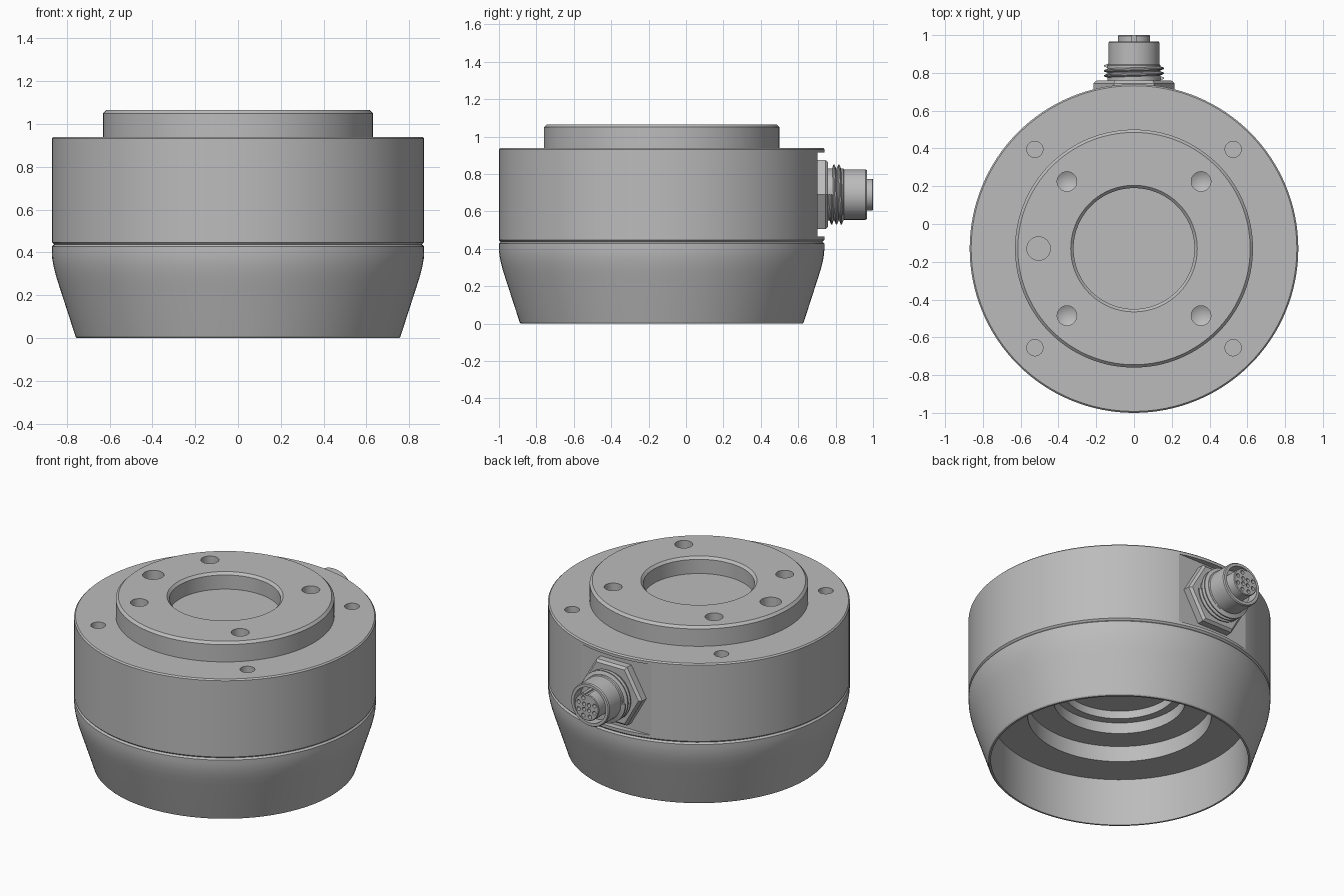
import bpy, bmesh
from math import pi, sin, cos, radians
from mathutils import Matrix, Vector

cube = bpy.data.objects.get("Cube")
if cube:
    bpy.data.objects.remove(cube, do_unlink=True)

grey = bpy.data.materials.new("machined_grey")
grey.use_nodes = True
colour = (0.5, 0.5, 0.5, 1)
grey.diffuse_color = colour
grey.node_tree.nodes["Principled BSDF"].inputs["Base Color"].default_value = colour

CY = -0.13                                  # body axis
PLUG = (0, 0, 0.69)                         # connector axis
BODY = Matrix.Translation((0, CY, 0))
TO_BACK = Matrix.Translation(PLUG) @ Matrix.Rotation(-pi / 2, 4, "X")


def finish(name, bm, matrix):
    bmesh.ops.recalc_face_normals(bm, faces=bm.faces)
    mesh = bpy.data.meshes.new(name)
    bm.to_mesh(mesh)
    bm.free()
    mesh.transform(matrix)
    mesh.materials.append(grey)
    ob = bpy.data.objects.new(name, mesh)
    bpy.context.collection.objects.link(ob)
    return ob


def lathe(name, profile, matrix, steps=128, closed=False):
    """Revolve (radius, height) points about the z axis."""
    bm = bmesh.new()
    vs = [bm.verts.new((r, 0, z)) for r, z in profile]
    pairs = list(zip(vs, vs[1:])) + ([(vs[-1], vs[0])] if closed else [])
    es = [bm.edges.new(p) for p in pairs]
    bmesh.ops.spin(bm, geom=vs + es, cent=(0, 0, 0), axis=(0, 0, 1),
                   angle=2 * pi, steps=steps, use_duplicate=False)
    bmesh.ops.remove_doubles(bm, verts=bm.verts, dist=1e-5)
    return finish(name, bm, matrix)


def box(name, size, centre):
    bm = bmesh.new()
    bmesh.ops.create_cube(bm, size=1)
    return finish(name, bm, Matrix.Translation(centre) @ Matrix.Diagonal((*size, 1)))


def select(ob):
    bpy.ops.object.select_all(action="DESELECT")
    ob.select_set(True)
    bpy.context.view_layer.objects.active = ob


def cut(target, cutter):
    cutter.hide_render = True
    mod = target.modifiers.new("cut", "BOOLEAN")
    mod.operation, mod.solver, mod.object = "DIFFERENCE", "EXACT", cutter
    select(target)
    bpy.ops.object.modifier_apply(modifier=mod.name)
    bpy.data.objects.remove(cutter, do_unlink=True)


def smooth(ob, angle=25):
    select(ob)
    bpy.ops.object.shade_smooth_by_angle(angle=radians(angle))


def drill(target, x, y, r, top, depth, tip=0.0):
    matrix = BODY @ Matrix.Translation((x, y, 0))
    low = top - depth
    cut(target, lathe("drill", [(0, top + 0.05), (r, top + 0.05), (r, low), (0, low - tip)],
                      matrix, 32))


# Upper housing: raised mounting face, blind centre recess, stepped underside
housing = lathe("housing", [
    (0, 0.96), (0.32, 0.96), (0.32, 1.05), (0.335, 1.065), (0.615, 1.065), (0.63, 1.05),
    (0.63, 0.94), (0.862, 0.94), (0.87, 0.932), (0.87, 0.447), (0.86, 0.437),
    (0.53, 0.437), (0.53, 0.4), (0.38, 0.4), (0.38, 0.47), (0.33, 0.47),
    (0.33, 0.52), (0, 0.52)], BODY)

# Flat pocket for the connector
cut(housing, box("pocket", (0.8, 0.2, 0.45), (0, 0.803, 0.69)))

# Screw holes, drilled in mirrored pairs, and one locating hole
for sx in (-1, 1):
    for sy in (-1, 1):
        drill(housing, sx * 0.525, sy * 0.525, 0.043, 0.94, 0.12)
        drill(housing, sx * 0.355, sy * 0.355, 0.052, 1.065, 0.12, tip=0.03)
drill(housing, -0.505, 0, 0.062, 1.065, 0.1)
smooth(housing, 12)

# Lower tapered cover, open underneath
cover = lathe("lower_cover", [
    (0.53, 0.437), (0.86, 0.437), (0.87, 0.427), (0.87, 0.4), (0.868, 0.37), (0.862, 0.335),
    (0.852, 0.295), (0.838, 0.25), (0.759, 0.006), (0.753, 0), (0.742, 0),
    (0.74, 0.3), (0.53, 0.3)], BODY, closed=True)
smooth(cover)

# Hexagonal connector nut with chamfered corners
nut = lathe("hex_nut", [(0, 0.69), (0.214, 0.69), (0.214, 0.745), (0.198, 0.76), (0, 0.76)],
            TO_BACK, 6)

# Threaded neck and barrel with a socket groove
barrel = lathe("connector_barrel", [
    (0, 0.75), (0.14, 0.75), (0.14, 0.84), (0.135, 0.845), (0.135, 0.96), (0.13, 0.967),
    (0.112, 0.967), (0.112, 0.9), (0, 0.9)], TO_BACK, 64)
smooth(barrel)

# Helical thread swept from a triangular section
bm = bmesh.new()
turns, per_turn, pitch = 2.5, 48, 0.026
rings = []
for i in range(int(turns * per_turn) + 1):
    a = 2 * pi * i / per_turn
    z = 0.772 + pitch * i / per_turn
    rings.append([bm.verts.new((r * cos(a), r * sin(a), z + dz))
                  for r, dz in ((0.136, -0.012), (0.16, -0.003), (0.16, 0.003), (0.136, 0.012))])
for a, b in zip(rings, rings[1:]):
    for k in range(4):
        bm.faces.new((a[k], a[k - 1], b[k - 1], b[k]))
bm.faces.new(rings[0])
bm.faces.new(rings[-1])
smooth(finish("connector_thread", bm, TO_BACK))

# Contact insert with two rings of sockets and a key slot
insert = lathe("contact_insert", [(0, 0.89), (0.085, 0.89), (0.085, 0.996), (0.081, 1.0), (0, 1.0)],
               TO_BACK, 48)
for count, radius in ((8, 0.06), (4, 0.024)):
    for i in range(count):
        a = 2 * pi * (i + 0.5) / count
        place = TO_BACK @ Matrix.Translation((radius * cos(a), radius * sin(a), 0))
        cut(insert, lathe("socket", [(0, 1.02), (0.012, 1.02), (0.012, 0.96), (0, 0.96)], place, 16))
cut(insert, box("key_slot", (0.022, 0.14, 0.03), Vector(PLUG) + Vector((0, 0.97, 0.09))))
smooth(insert)
